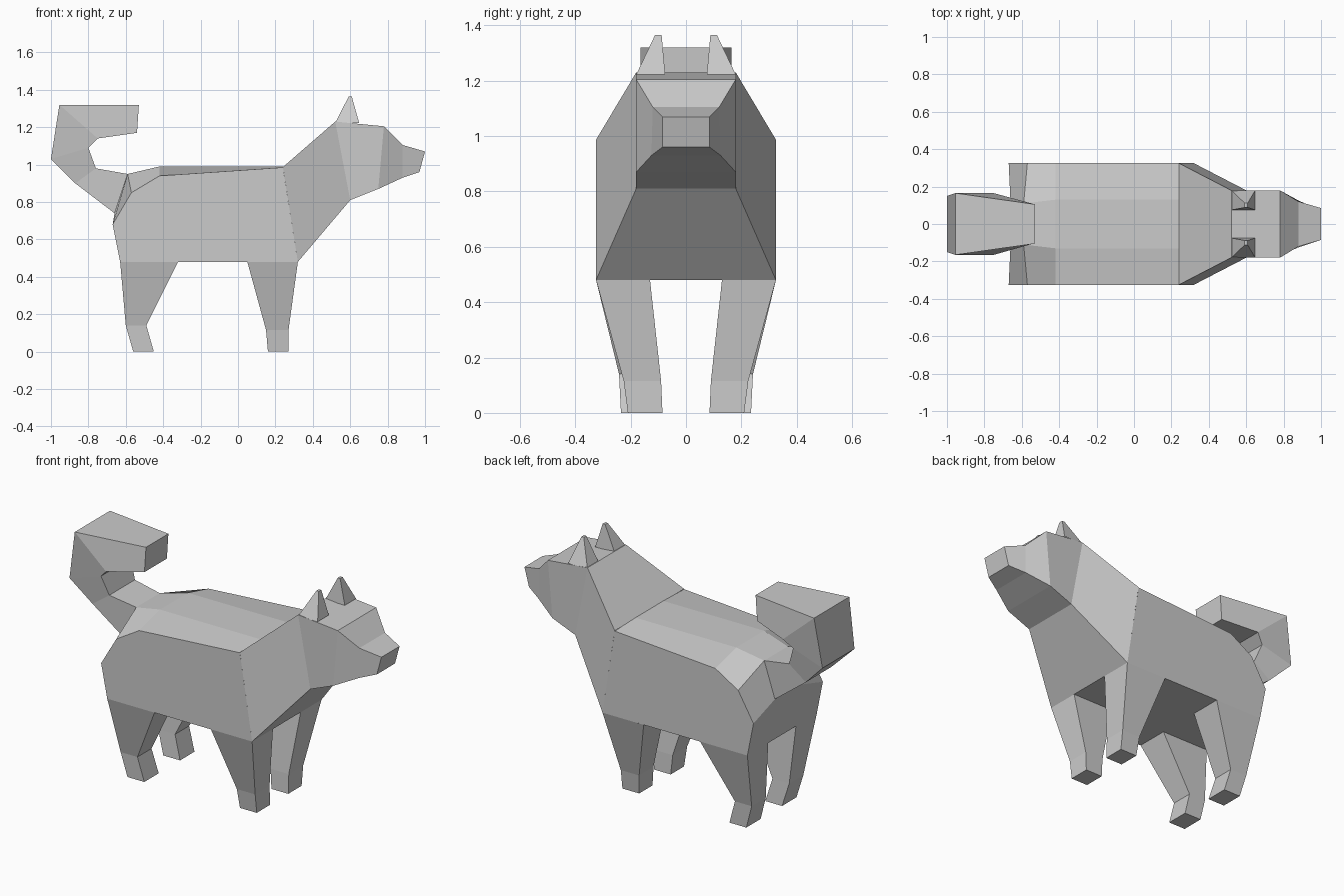
import bpy, bmesh

if "Cube" in bpy.data.objects:
    bpy.data.objects.remove(bpy.data.objects["Cube"])


def loft(name, sections, closed=True, caps=(True, True), mirror=False):
    """Skin a list of equal-length point rings into a flat-shaded object."""
    bm = bmesh.new()
    rings = [[bm.verts.new(p) for p in s] for s in sections]
    n = len(rings[0])
    for a, b in zip(rings, rings[1:]):
        for i in range(n if closed else n - 1):
            j = (i + 1) % n
            bm.faces.new((a[i], a[j], b[j], b[i]))
    for use, ring in zip(caps, (rings[0], rings[-1])):
        if use:
            bm.faces.new(ring)
    bmesh.ops.recalc_face_normals(bm, faces=bm.faces)
    me = bpy.data.meshes.new(name)
    bm.to_mesh(me)
    bm.free()
    ob = bpy.data.objects.new(name, me)
    bpy.context.collection.objects.link(ob)
    if mirror:
        mod = ob.modifiers.new("mirror", 'MIRROR')
        mod.use_axis = (False, True, False)
    return ob


def slab(top, bottom, wt, wb):
    """Cross-section from an upper and a lower (x, z) point with half widths."""
    (xt, zt), (xb, zb) = top, bottom
    return [(xt, -wt, zt), (xt, wt, zt), (xb, wb, zb), (xb, -wb, zb)]


def rect(x0, x1, y0, y1, z):
    return [(x0, y0, z), (x1, y0, z), (x1, y1, z), (x0, y1, z)]


# Body: side outline and inner ridge outline, lofted across y
outer = [(.32, .48), (-.63, .48), (-.67, .68), (-.57, .85), (-.42, .94), (.24, .985)]
inner = [(.32, .48), (-.63, .48), (-.66, .74), (-.59, .95), (-.42, .99), (.24, .99)]
ridge = [.13, .11, .11, .11, .13, .13]
side = lambda s: [(x, s * .325, z) for x, z in outer]
mid = lambda s: [(x, s * w, z) for (x, z), w in zip(inner, ridge)]
loft("body", [side(-1), mid(-1), mid(1), side(1)], closed=False)

# Neck, head and muzzle
loft("neck_and_head", [
    slab((.24, .987), (.32, .48), .325, .325),
    slab((.52, 1.23), (.60, .81), .18, .18),
    slab((.78, 1.205), (.75, .87), .18, .18),
    slab((.88, 1.105), (.88, .93), .12, .125),
    slab((1.0, 1.07), (.97, .96), .085, .085),
], caps=(False, True))

# Curled tail
loft("tail", [
    slab((-.59, .95), (-.66, .74), .11, .11),
    slab((-.76, .98), (-.87, .90), .12, .12),
    slab((-.80, 1.09), (-1.0, 1.03), .14, .15),
    slab((-.75, 1.14), (-.955, 1.32), .165, .165),
    slab((-.54, 1.17), (-.53, 1.32), .105, .105),
], caps=(False, True))

# Ears
loft("ears", [
    rect(.52, .648, .075, .18, 1.222),
    rect(.592, .608, .088, .112, 1.365),
], caps=(False, True), mirror=True)

# Legs
loft("front_legs", [
    rect(.05, .32, .13, .325, .48),
    rect(.15, .27, .09, .225, .115),
    rect(.16, .27, .085, .21, 0),
], caps=(False, True), mirror=True)
loft("back_legs", [
    rect(-.63, -.32, .13, .325, .48),
    rect(-.60, -.49, .11, .242, .14),
    rect(-.56, -.45, .10, .235, 0),
], caps=(False, True), mirror=True)
